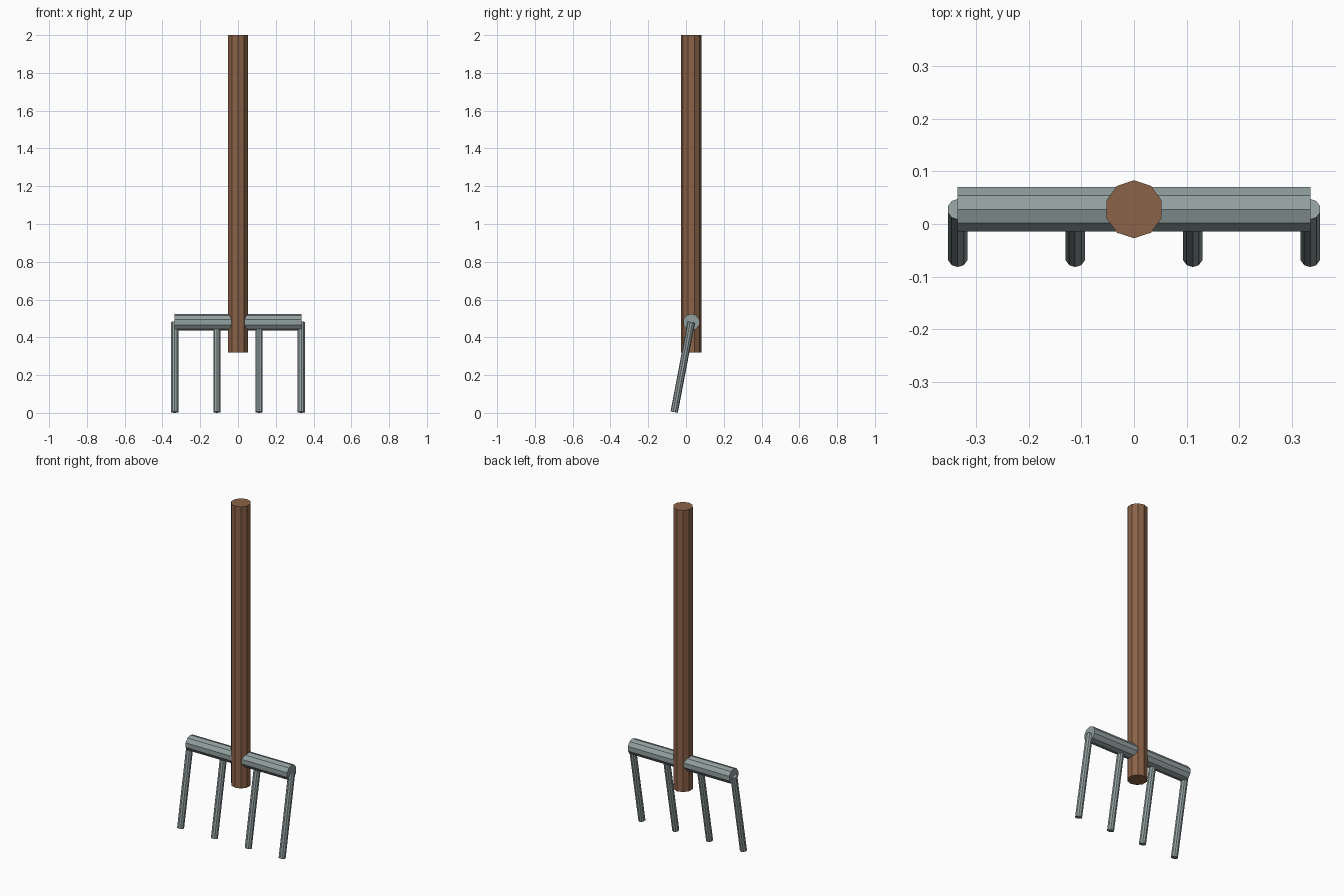
import bpy
from mathutils import Vector, Matrix

cube = bpy.data.objects.get("Cube")
if cube:
    bpy.data.objects.remove(cube, do_unlink=True)


def material(name, rgb):
    m = bpy.data.materials.new(name)
    m.use_nodes = True
    colour = (*rgb, 1)
    m.diffuse_color = colour
    m.node_tree.nodes["Principled BSDF"].inputs["Base Color"].default_value = colour
    return m


def rod(name, start, end, radius, mat):
    """Ten-sided flat-shaded rod between two points."""
    a, b = Vector(start), Vector(end)
    axis = (b - a).normalized()
    # Keep one corner of the section pointing up, or backwards on upright rods
    guide = Vector((0, 0, 1)) if abs(axis.x) > 0.9 else Vector((0, 1, 0))
    side = guide.cross(axis).normalized()
    corner = axis.cross(side)
    bpy.ops.mesh.primitive_cylinder_add(vertices=10, radius=radius,
                                        depth=(b - a).length)
    obj = bpy.context.object
    obj.name = name
    turn = Matrix((side, corner, axis)).transposed().to_4x4()
    obj.matrix_world = Matrix.Translation((a + b) / 2) @ turn
    obj.data.materials.append(mat)
    return obj


wood = material("brown wood", (0.26, 0.125, 0.065))
steel = material("grey steel", (0.29, 0.35, 0.35))

centre_y, bar_z, half_width = 0.028, 0.48, 0.335

# Shaft and cross bar
rod("handle", (0, centre_y, 0.32), (0, centre_y, 2), 0.055, wood)
rod("cross_bar", (-half_width, centre_y, bar_z), (half_width, centre_y, bar_z),
    0.0447, steel)

# Four evenly spaced tines leaning forward
for i in range(4):
    x = half_width * (2 * i / 3 - 1)
    rod(f"tine_{i + 1}", (x, centre_y, bar_z), (x, -0.0625, 0.004), 0.0197, steel)
